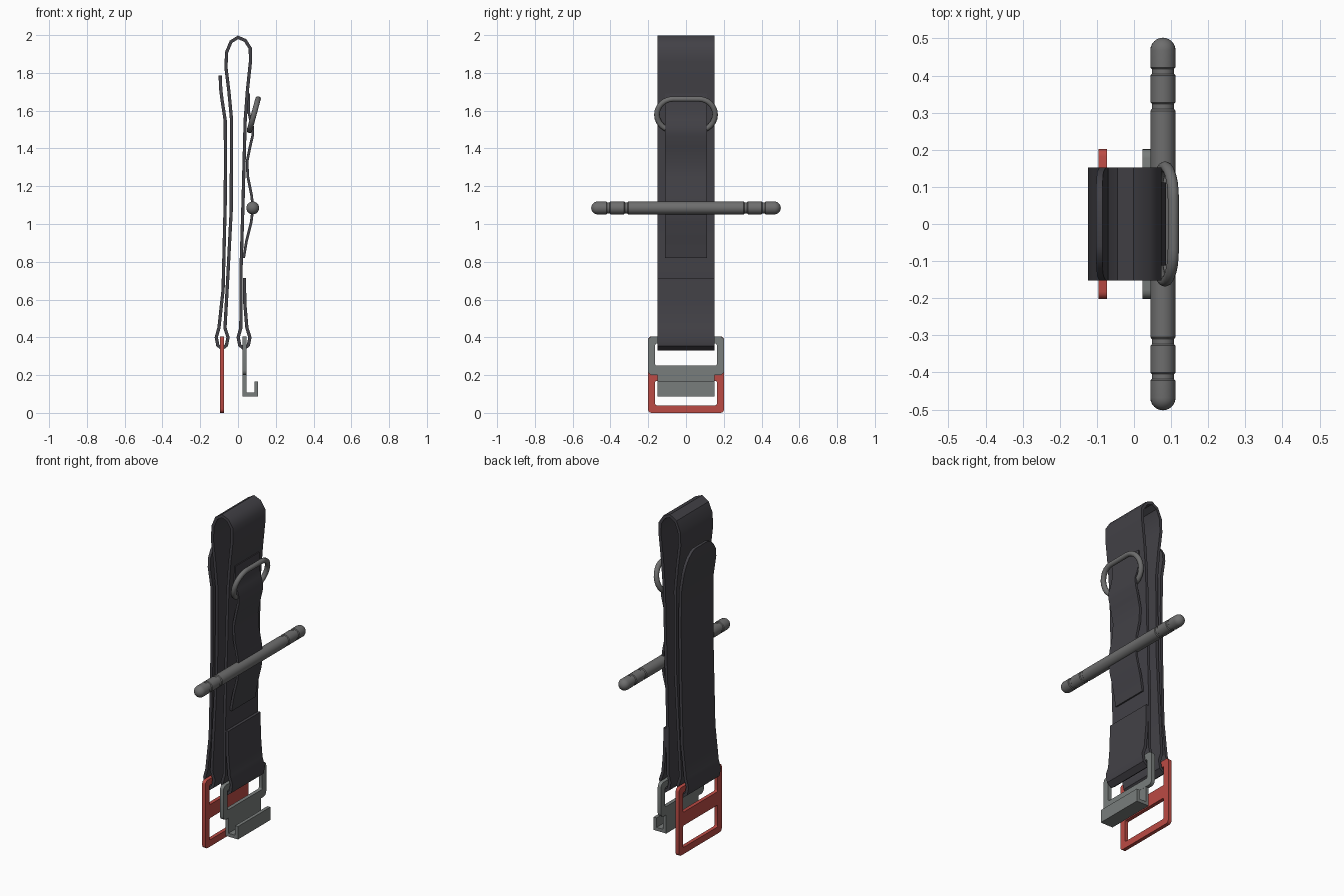
import bpy, bmesh, math
from mathutils import Vector, Matrix

cube = bpy.data.objects.get("Cube")
if cube:
    bpy.data.objects.remove(cube)


def material(name, rgb):
    m = bpy.data.materials.new(name)
    m.use_nodes = True
    m.diffuse_color = (*rgb, 1)
    m.node_tree.nodes["Principled BSDF"].inputs["Base Color"].default_value = (*rgb, 1)
    return m


BLACK = material("black webbing", (0.055, 0.053, 0.062))
RED = material("red metal", (0.50, 0.07, 0.058))
STEEL = material("grey steel", (0.19, 0.205, 0.20))
GREY = material("dark grey metal", (0.155, 0.155, 0.155))


def select(ob):
    bpy.ops.object.select_all(action='DESELECT')
    ob.select_set(True)
    bpy.context.view_layer.objects.active = ob


def finish(ob, mat, angle=35):
    ob.data.materials.clear()
    ob.data.materials.append(mat)
    select(ob)
    bpy.ops.object.convert(target='MESH')
    bpy.ops.object.shade_smooth_by_angle(angle=math.radians(angle))
    return ob


def link(name, data):
    ob = bpy.data.objects.new(name, data)
    bpy.context.collection.objects.link(ob)
    return ob


def strip(name, path, width, thick, mat, tip=()):
    """Band swept along an x-z path; tip gives narrower half widths at the start."""
    bm = bmesh.new()
    rows = []
    for i, (x, z) in enumerate(path):
        w = tip[i] if i < len(tip) else width
        rows.append([bm.verts.new((x, s * w, z)) for s in (-1, 1)])
    for a, b in zip(rows, rows[1:]):
        bm.faces.new((a[0], a[1], b[1], b[0]))
    me = bpy.data.meshes.new(name)
    bm.to_mesh(me)
    bm.free()
    ob = link(name, me)
    mod = ob.modifiers.new("thickness", 'SOLIDIFY')
    mod.thickness = thick
    mod.offset = 0
    mod.use_even_offset = True
    return finish(ob, mat)


def rounded(w, lo, hi, r, steps=5):
    """Rounded rectangle outline of half width w between heights lo and hi."""
    pts = []
    corners = ((w - r, hi - r), (r - w, hi - r), (r - w, lo + r), (w - r, lo + r))
    for k, (cx, cy) in enumerate(corners):
        for i in range(steps):
            a = math.pi / 2 * (k + i / (steps - 1))
            pts.append((cx + r * math.cos(a), cy + r * math.sin(a)))
    return pts


def frame(name, x, outlines, half_thick, mat):
    """Flat plate facing x; the outlines after the first are openings."""
    cu = bpy.data.curves.new(name, 'CURVE')
    cu.dimensions = '2D'
    cu.fill_mode = 'BOTH'
    cu.extrude = half_thick
    for pts in outlines:
        sp = cu.splines.new('POLY')
        sp.points.add(len(pts) - 1)
        for p, (u, v) in zip(sp.points, pts):
            p.co = (u, v, 0, 1)
        sp.use_cyclic_u = True
    ob = link(name, cu)
    ob.location.x = x
    ob.rotation_euler = (math.pi / 2, 0, math.pi / 2)
    return finish(ob, mat)


# Main strap: rounded tail, loop on the red buckle, top fold, loop on the hook buckle
def buckle_loop(cx):
    return [(cx - .017, .45), (cx - .031, .40), (cx - .023, .358), (cx, .340),
            (cx + .023, .358), (cx + .031, .40), (cx + .015, .45)]


main_path = [(-.094, 1.785), (-.094, 1.775), (-.093, 1.75), (-.091, 1.71), (-.085, 1.66),
             (-.068, 1.55), (-.066, 1.35), (-.068, 1.10), (-.079, .65)]
main_path += buckle_loop(-.084)
main_path += [(-.055, .70), (-.036, 1.07), (-.034, 1.55), (-.048, 1.70), (-.064, 1.83),
              (-.060, 1.91), (-.037, 1.965), (0, 1.988), (.038, 1.972), (.065, 1.93),
              (.066, 1.86), (.050, 1.71), (.038, 1.55), (.027, 1.13), (.016, .76)]
main_path += buckle_loop(.032)
main_path += [(.036, .58), (.034, .715)]
strip("main_strap", main_path, .152, .017, BLACK, tip=(.06, .085, .115, .140))

# Narrower tightening strap, bowed out at the rod and around the ring
strip("tightening_strap",
      [(.030, .82), (.045, .91), (.070, 1.01), (.079, 1.085), (.072, 1.15), (.052, 1.25),
       (.048, 1.33), (.064, 1.41), (.078, 1.47), (.079, 1.51), (.066, 1.55),
       (.056, 1.60), (.056, 1.69)], .112, .014, BLACK)

# Twisting rod: lathed profile with grooves and domed ends
R, HALF, GROOVE = .034, .502, .030
side = [(R, .305), (GROOVE, .310), (GROOVE, .324), (R, .328),
        (R, .400), (GROOVE, .404), (GROOVE, .418), (R, .422)]
side += [(R * math.cos(a), HALF - R + R * math.sin(a))
         for a in (math.pi / 2 * i / 6 for i in range(7))]
profile = [(r, -y) for r, y in reversed(side)] + side
bm = bmesh.new()
verts = [bm.verts.new((r, y, 0)) for r, y in profile]
edges = [bm.edges.new(pair) for pair in zip(verts, verts[1:])]
bmesh.ops.spin(bm, geom=verts + edges, cent=(0, 0, 0), axis=(0, 1, 0),
               angle=math.tau, steps=24, use_duplicate=False)
bmesh.ops.remove_doubles(bm, verts=bm.verts, dist=.0002)
bmesh.ops.recalc_face_normals(bm, faces=bm.faces)
me = bpy.data.meshes.new("twisting_rod")
bm.to_mesh(me)
bm.free()
rod = link("twisting_rod", me)
rod.location = (.078, 0, 1.085)
finish(rod, GREY)

# Tilted oval ring that locks the rod
low, high = Vector((.061, 0, 1.496)), Vector((.106, 0, 1.662))
up = (high - low) / 2
cu = bpy.data.curves.new("locking_ring", 'CURVE')
cu.dimensions = '3D'
cu.bevel_depth = .015
cu.bevel_resolution = 3
sp = cu.splines.new('POLY')
ring_pts = []
for s in (1, -1):
    for i in range(13):
        a = math.pi * i / 12
        y = s * (.068 + .086 * math.sin(a))
        ring_pts.append((low + high) / 2 + up * (s * math.cos(a)) + Vector((0, y, 0)))
sp.points.add(len(ring_pts) - 1)
for p, co in zip(sp.points, ring_pts):
    p.co = (*co, 1)
sp.use_cyclic_u = True
finish(link("locking_ring", cu), GREY, 50)

# Red two-slot buckle
frame("red_buckle", -.084,
      [rounded(.202, 0, .405, .02), rounded(.163, .04, .17, .008),
       rounded(.163, .25, .367, .008)], .011, RED)

# Grey buckle with its hook plate
frame("hook_buckle", .034,
      [rounded(.202, .20, .405, .025), rounded(.163, .25, .367, .008)], .011, STEEL)
strip("hook_plate", [(.034, .22), (.034, .098), (.097, .098), (.097, .165)],
      .152, .02, STEEL)
